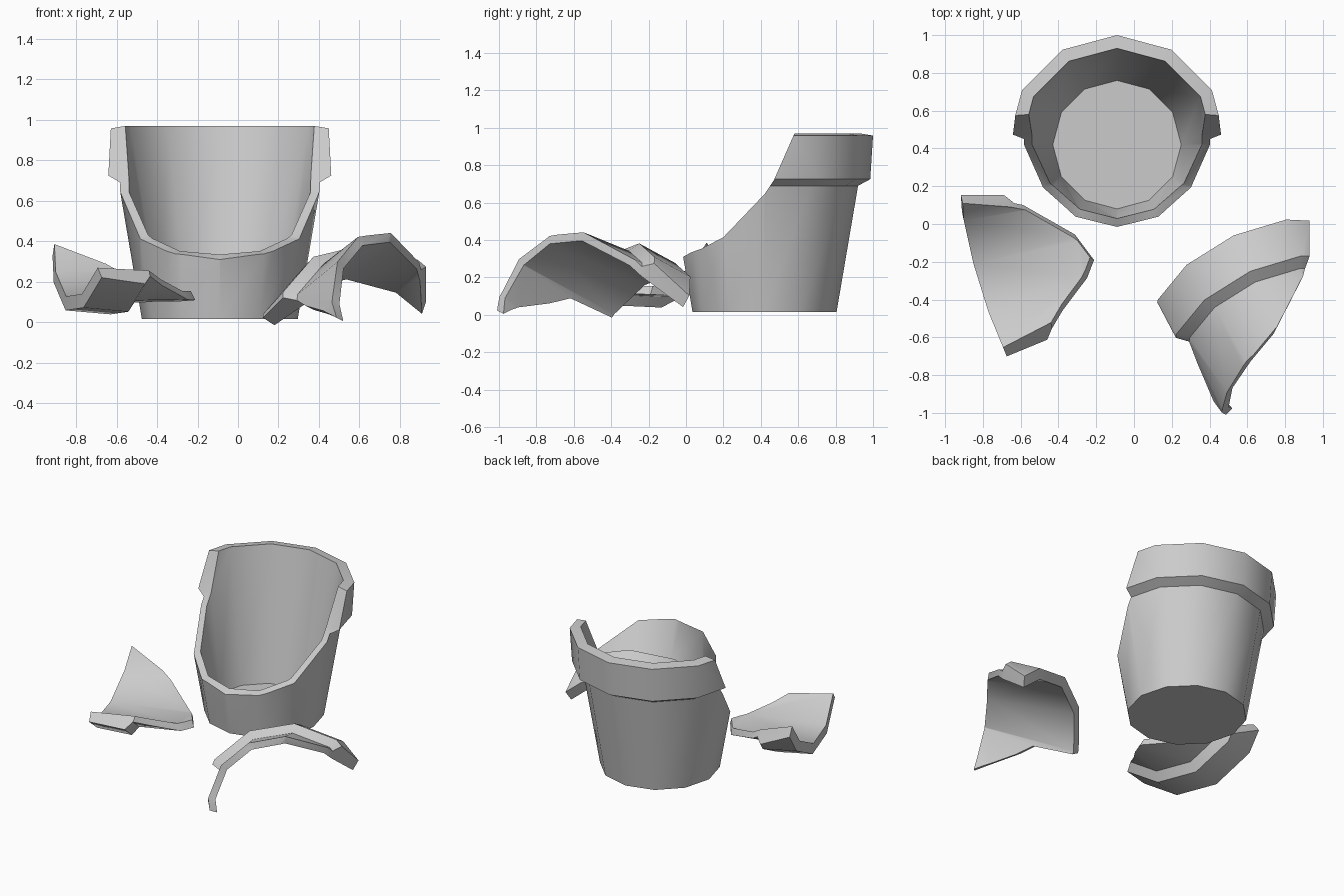
import bpy
import bmesh
from math import sin, cos, pi, radians
from mathutils import Matrix, Vector

cube = bpy.data.objects.get("Cube")
if cube:
    bpy.data.objects.remove(cube, do_unlink=True)

SIDES = 12

# One plain clay colour
clay = bpy.data.materials.new("grey clay")
clay.use_nodes = True
clay.diffuse_color = (0.6, 0.6, 0.6, 1)
clay.node_tree.nodes["Principled BSDF"].inputs["Base Color"].default_value = (0.6, 0.6, 0.6, 1)

# Wall section (radius, height): outside up to the rim, then down the inside
WALL = [(.385, .015), (.50, .69), (.565, .725), (.58, .958), (.51, .97), (.34, .063)]

# Break line seen from the side (y, z), with the volume above it closed off
UPPER_BREAK = [(-.8, .11), (-.435, .31), (-.39, .335), (-.34, .352), (-.22, .415),
               (0, .645), (.05, .72), (.16, .97), (.195, 1.05), (-.8, 1.05)]

# Crack between the two shards seen from the front (x, z), closed off on the left side
CRACK = [(-.02, 1.1), (-.02, .97), (-.035, .69), (-.11, .6), (-.227, .42),
         (-.29, .34), (-.35, .2), (.9, .2), (.9, 1.1)]


def finish(bm, name):
    bmesh.ops.recalc_face_normals(bm, faces=bm.faces)
    mesh = bpy.data.meshes.new(name)
    bm.to_mesh(mesh)
    bm.free()
    ob = bpy.data.objects.new(name, mesh)
    bpy.context.collection.objects.link(ob)
    return ob


def whole_pot(name):
    bm = bmesh.new()
    rings = []
    for r, z in WALL:
        angles = [2 * pi * i / SIDES for i in range(SIDES)]
        rings.append([bm.verts.new((r * sin(a), -r * cos(a), z)) for a in angles])
    for low, high in zip(rings, rings[1:]):
        for i in range(SIDES):
            j = (i + 1) % SIDES
            bm.faces.new((low[i], low[j], high[j], high[i]))
    bm.faces.new(rings[0])
    bm.faces.new(rings[-1])
    return finish(bm, name)


def prism(name, points, place, start, end):
    bm = bmesh.new()
    face = bm.faces.new([bm.verts.new(place(u, v, start)) for u, v in points])
    out = bmesh.ops.extrude_face_region(bm, geom=[face])
    shift = Vector(place(0, 0, end)) - Vector(place(0, 0, start))
    moved = [g for g in out["geom"] if isinstance(g, bmesh.types.BMVert)]
    bmesh.ops.translate(bm, verts=moved, vec=shift)
    ob = finish(bm, name)
    ob.hide_render = True
    return ob


def cut(ob, cutter, operation):
    mod = ob.modifiers.new("break", "BOOLEAN")
    mod.solver = "EXACT"
    mod.operation = operation
    mod.object = cutter
    bpy.context.view_layer.objects.active = ob
    bpy.ops.object.modifier_apply(modifier=mod.name)


def pose(ob, origin, up, side):
    z = Vector(up).normalized()
    y = z.cross(Vector(side)).normalized()
    x = y.cross(z)
    turn = Matrix((x, y, z)).transposed().to_4x4()
    ob.data.transform(Matrix.Translation(origin) @ turn)


upper = prism("upper_cutter", UPPER_BREAK, lambda u, v, d: (d, u, v), -1, 1)
crack = prism("crack_cutter", CRACK, lambda u, v, d: (u, d, v), -1, 1)

# Standing pot with its front broken away
pot = whole_pot("broken_pot")
cut(pot, upper, "DIFFERENCE")
pose(pot, (-.09, .42, 0), (0, 0, 1), (1, 0, 0))

# Left shard, lying with its outside up
left_shard = whole_pot("left_shard")
cut(left_shard, upper, "INTERSECT")
cut(left_shard, crack, "INTERSECT")
pose(left_shard, (.99, -1.08, .255), (-.371, .785, -.501), (.295, .609, .74))

# Right shard, lying with its hollow up
right_shard = whole_pot("right_shard")
cut(right_shard, upper, "INTERSECT")
cut(right_shard, crack, "DIFFERENCE")
pose(right_shard, (.17, -.015, .478), (-.946, -.288, .147), (.3, -.613, .73))

for helper in (upper, crack):
    bpy.data.objects.remove(helper, do_unlink=True)

# Colour and shading
for ob in (pot, left_shard, right_shard):
    ob.data.materials.clear()
    ob.data.materials.append(clay)
    bpy.ops.object.select_all(action="DESELECT")
    ob.select_set(True)
    bpy.context.view_layer.objects.active = ob
    bpy.ops.object.shade_smooth_by_angle(angle=radians(35))
